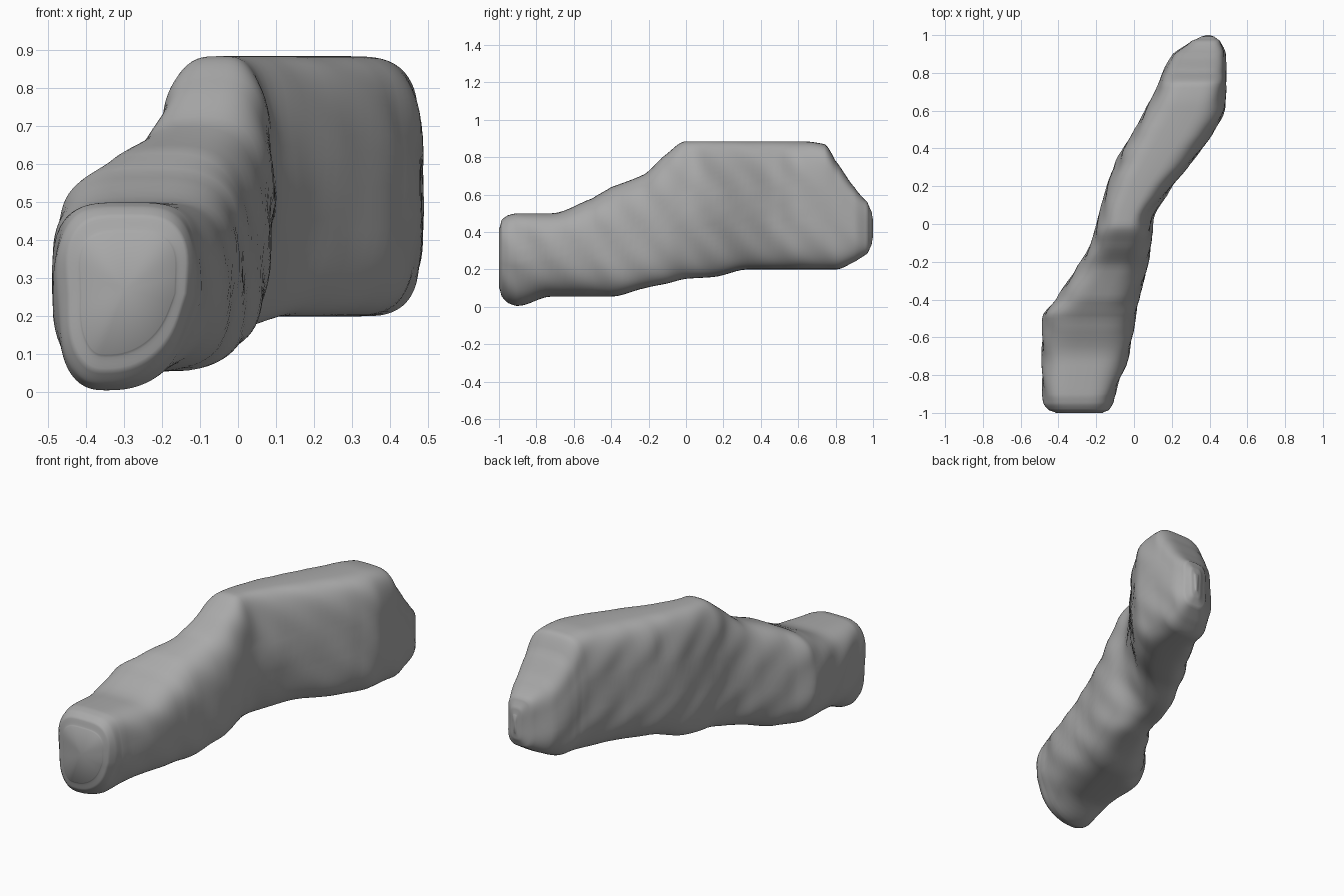
import bpy
import bmesh
import math

if "Cube" in bpy.data.objects:
    bpy.data.objects.remove(bpy.data.objects["Cube"], do_unlink=True)

# Stations along the body: y, x low, x high, z low, z high
STATIONS = [
    (-1, -.42, -.16, .1, .42), (-.985, -.455, -.13, .055, .465),
    (-.95, -.48, -.11, .02, .49), (-.9, -.488, -.095, .005, .5),
    (-.72, -.49, -.03, .055, .5), (-.5, -.487, .01, .055, .58),
    (-.4, -.415, .03, .055, .64), (-.22, -.3, .075, .1, .71),
    (-.1, -.23, .095, .125, .82), (0, -.2, .105, .15, .885),
    (.15, -.16, .175, .16, .885), (.33, -.1, .31, .2, .885),
    (.5, .0, .43, .2, .885), (.62, .065, .485, .2, .885),
    (.74, .125, .49, .2, .87), (.8, .15, .49, .2, .78),
    (.9, .205, .487, .24, .64), (.97, .3, .46, .285, .56),
    (.992, .35, .43, .33, .51), (1, .375, .41, .37, .47),
]
RINGS_PER_SPAN = 6
SEGMENTS = 72


def spline(a, b, c, d, t):
    """Smooth curve from b to c, with tangents limited to avoid overshoot."""
    def slope(u, v, w):
        if (v - u) * (w - v) <= 0:
            return 0
        return 2 * (v - u) * (w - v) / (w - u)
    m, n = slope(a, b, c), slope(b, c, d)
    s = 1 - t
    return (b * (1 + 2 * t) * s * s + m * t * s * s
            + c * t * t * (3 - 2 * t) - n * t * t * s)


def bump(value, centre, width):
    return math.exp(-((value - centre) / width) ** 2)


def power(value, exponent):
    return math.copysign(abs(value) ** exponent, value)


def section(bm, y, x_low, x_high, z_low, z_high):
    """One rounded ring, narrower below than above, with lateral hollows."""
    cx, rx = (x_low + x_high) / 2, (x_high - x_low) / 2
    cz, rz = (z_low + z_high) / 2, (z_high - z_low) / 2
    front, middle = bump(y, -1, .4), bump(y, .15, .2)
    upper = .54 + .15 * bump(y, -.25, .35)
    lower = .62 + .18 * front
    ring = []
    for i in range(SEGMENTS):
        angle = math.tau * i / SEGMENTS
        c, s = math.cos(angle), math.sin(angle)
        exponent = upper if s > 0 else lower
        u, v = power(c, exponent), power(s, exponent)
        z = cz + rz * v
        # Faint slanting ripples and the larger hollows on the two sides
        dent = .004 * (1 + math.sin(math.tau * (y + .8 * z) / .21))
        high = max(0, v) ** .7
        if u > 0:
            dent += .03 * high * bump(y, .06, .1)
        else:
            dent += .025 * high * bump(y, .32, .05)
        x = cx + u * (rx - min(dent, rx * .4))
        # The underside leans toward the low side
        lean = .06 * front + .07 * middle
        x -= lean * max(0, -v) * (1 + min(u, 0))
        ring.append(bm.verts.new((x, y, z)))
    return ring


# Lumpy body lofted through all sections
bm = bmesh.new()
rings = []
last = len(STATIONS) - 1
for k in range(last):
    rows = [STATIONS[min(max(j, 0), last)] for j in range(k - 1, k + 3)]
    for step in range(RINGS_PER_SPAN):
        t = step / RINGS_PER_SPAN
        values = [spline(*column, t) for column in list(zip(*rows))[1:]]
        y = rows[1][0] + (rows[2][0] - rows[1][0]) * t
        rings.append(section(bm, y, *values))
rings.append(section(bm, *STATIONS[last]))

for first, second in zip(rings, rings[1:]):
    for i in range(SEGMENTS):
        j = (i + 1) % SEGMENTS
        bm.faces.new((first[i], first[j], second[j], second[i]))
caps = [bm.faces.new(rings[0]), bm.faces.new(rings[-1])]
bmesh.ops.poke(bm, faces=caps)
bmesh.ops.recalc_face_normals(bm, faces=bm.faces)

mesh = bpy.data.meshes.new("lumpy_body")
bm.to_mesh(mesh)
bm.free()
body = bpy.data.objects.new("lumpy_body", mesh)
bpy.context.collection.objects.link(body)

# Plain grey surface
grey = bpy.data.materials.new("mid_grey")
grey.use_nodes = True
colour = (.4, .4, .4, 1)
grey.diffuse_color = colour
grey.node_tree.nodes["Principled BSDF"].inputs["Base Color"].default_value = colour
mesh.materials.append(grey)

bpy.context.view_layer.objects.active = body
body.select_set(True)
bpy.ops.object.shade_smooth_by_angle(angle=math.radians(80))
